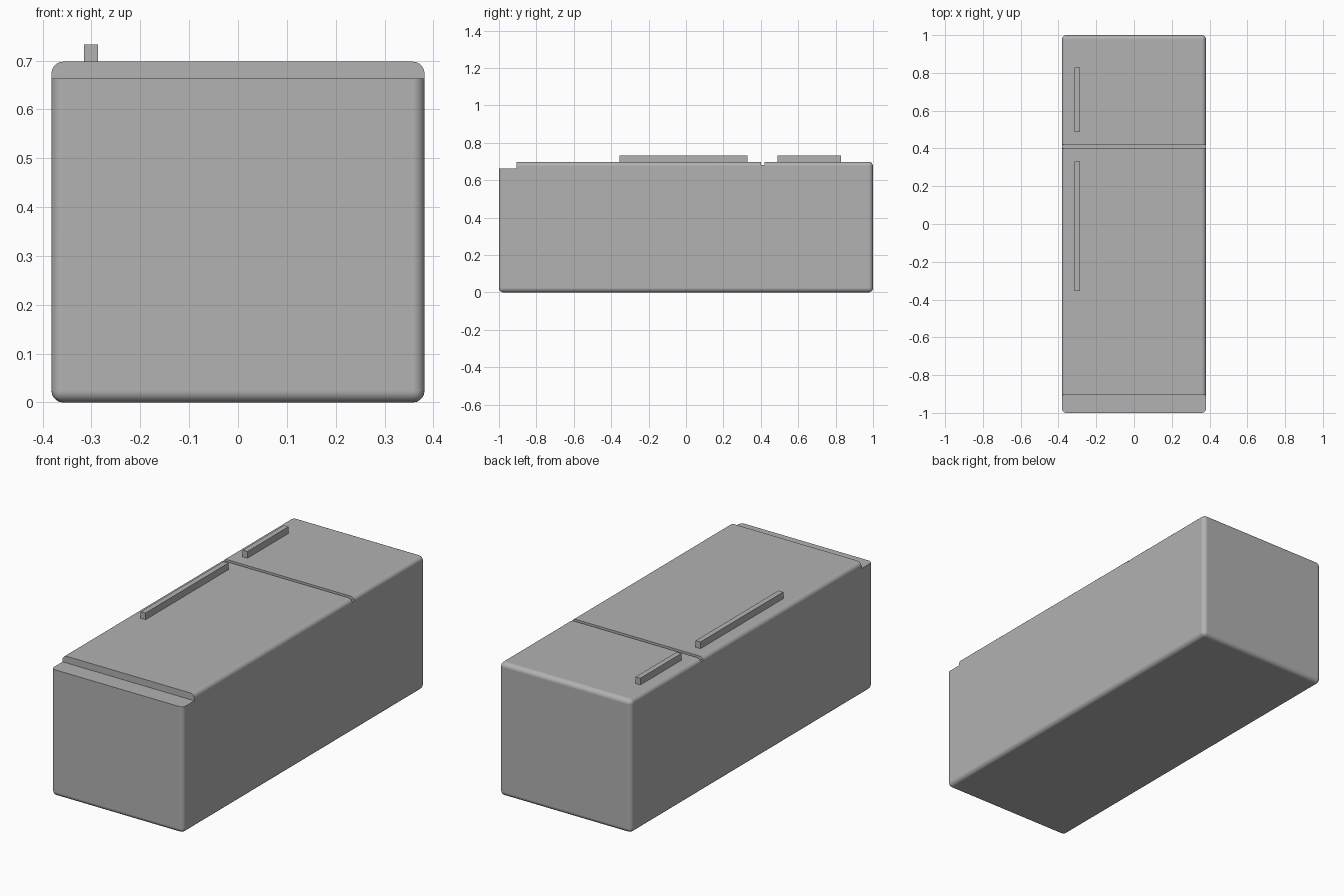
import bpy, bmesh

if "Cube" in bpy.data.objects:
    bpy.data.objects.remove(bpy.data.objects["Cube"])

grey = bpy.data.materials.new("light_grey")
grey.diffuse_color = (0.445, 0.445, 0.445, 1)
grey.use_nodes = True
grey.node_tree.nodes["Principled BSDF"].inputs["Base Color"].default_value = grey.diffuse_color


def box(name, x, y, z, radius=0.0):
    """Box from (min, max) ranges, optionally with rounded edges."""
    bm = bmesh.new()
    bmesh.ops.create_cube(bm, size=1)
    for v in bm.verts:
        v.co = [r[0] if c < 0 else r[1] for c, r in zip(v.co, (x, y, z))]
    if radius:
        bmesh.ops.bevel(bm, geom=bm.edges[:], offset=radius, segments=5,
                        profile=0.5, affect='EDGES')
    mesh = bpy.data.meshes.new(name)
    bm.to_mesh(mesh)
    bm.free()
    obj = bpy.data.objects.new(name, mesh)
    bpy.context.collection.objects.link(obj)
    mesh.materials.append(grey)
    return obj


# Rounded cabinet lying on its back, doors facing up
cabinet = box("cabinet", (-0.382, 0.382), (-1, 1), (0, 0.698), 0.024)

# Kick-plate step at the foot and the gap between the two doors
cutters = [box("kick_step_cutter", (-0.5, 0.5), (-1.1, -0.906), (0.663, 0.8)),
           box("door_gap_cutter", (-0.5, 0.5), (0.4, 0.42), (0.681, 0.8))]
bpy.context.view_layer.objects.active = cabinet
cabinet.select_set(True)
for cutter in cutters:
    mod = cabinet.modifiers.new("cut", 'BOOLEAN')
    mod.operation = 'DIFFERENCE'
    mod.solver = 'EXACT'
    mod.object = cutter
    bpy.ops.object.modifier_apply(modifier=mod.name)
for cutter in cutters:
    bpy.data.objects.remove(cutter)

# Smooth rounded edges, flat panels
bpy.ops.object.shade_smooth_by_angle(angle=0.6)
weighted = cabinet.modifiers.new("flat_panels", 'WEIGHTED_NORMAL')
weighted.keep_sharp = True

# Door handles
for name, y in (("upper_door_handle", (0.488, 0.828)),
                ("lower_door_handle", (-0.355, 0.33))):
    box(name, (-0.315, -0.287), y, (0.69, 0.733))
